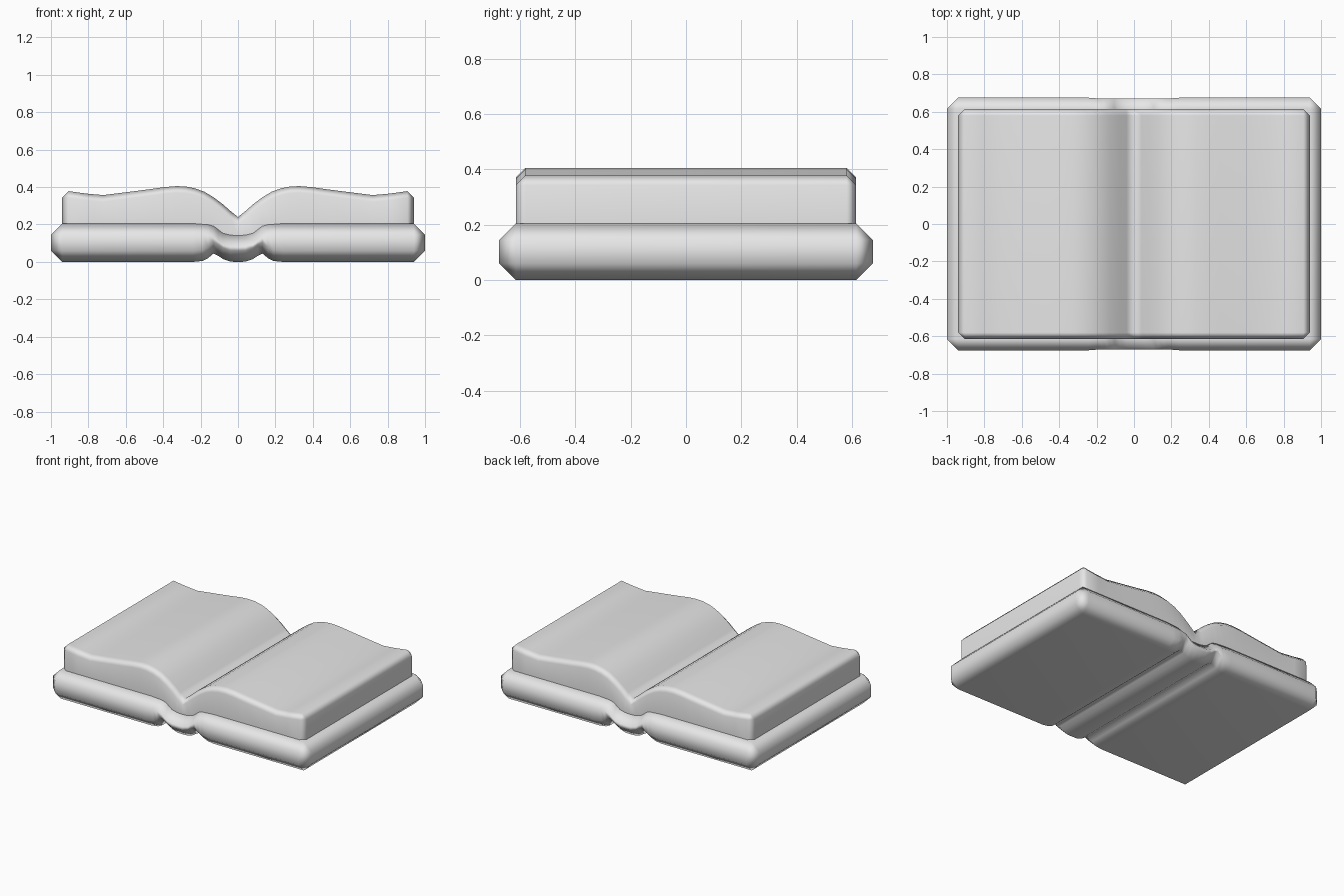
import bpy
import bmesh
from math import radians

cube = bpy.data.objects.get("Cube")
if cube:
    bpy.data.objects.remove(cube, do_unlink=True)

grey = bpy.data.materials.new("plain_grey")
grey.use_nodes = True
grey.diffuse_color = (0.8, 0.8, 0.8, 1)
grey.node_tree.nodes["Principled BSDF"].inputs["Base Color"].default_value = (0.8, 0.8, 0.8, 1)


def section(x, half_y, bottom, top, low_cut, top_cut):
    """Box section across y with chamfered corners."""
    cuts = [(half_y - low_cut, bottom), (half_y, bottom + low_cut),
            (half_y, top - top_cut), (half_y - top_cut, top)]
    ring = cuts + [(-y, z) for y, z in reversed(cuts)]
    return [(x, y, z) for y, z in ring]


def loft(name, half_sections):
    """Mirror the sections over x, skin them, close the ends and shade smoothly."""
    mirrored = [[(-x, y, z) for x, y, z in ring] for ring in reversed(half_sections[1:])]
    bm = bmesh.new()
    rings = [[bm.verts.new(p) for p in ring] for ring in mirrored + half_sections]
    for a, b in zip(rings, rings[1:]):
        for i in range(len(a)):
            j = (i + 1) % len(a)
            bm.faces.new((a[i], a[j], b[j], b[i]))
    bm.faces.new(rings[0])
    bm.faces.new(rings[-1])
    bmesh.ops.remove_doubles(bm, verts=bm.verts, dist=0.0001)
    bmesh.ops.recalc_face_normals(bm, faces=bm.faces)
    mesh = bpy.data.meshes.new(name)
    bm.to_mesh(mesh)
    bm.free()
    mesh.materials.append(grey)
    obj = bpy.data.objects.new(name, mesh)
    bpy.context.collection.objects.link(obj)
    bpy.ops.object.select_all(action="DESELECT")
    obj.select_set(True)
    bpy.context.view_layer.objects.active = obj
    bpy.ops.object.shade_smooth_by_angle(angle=radians(72))
    weighted = obj.modifiers.new("flat_face_normals", "WEIGHTED_NORMAL")
    weighted.keep_sharp = True
    return obj


# Cover: x, underside height and upper height from the spine outwards
cover_profile = [(0, 0, 0.145), (0.04, 0.001, 0.147), (0.08, 0.015, 0.157),
                 (0.105, 0.032, 0.176), (0.13, 0.045, 0.195), (0.16, 0.02, 0.203),
                 (0.19, 0.005, 0.205), (0.24, 0, 0.205), (0.94, 0, 0.205)]
cut = 0.06
cover = [section(x, 0.675 if x > 0.2 else 0.671, low, high, cut, cut)
         for x, low, high in cover_profile]
cover.append(section(1, 0.675 - cut, cut, 0.205 - cut, 0, 0))
loft("cover", cover)


def cover_top(x):
    """Height of the cover's upper side at x."""
    for (x0, _, z0), (x1, _, z1) in zip(cover_profile, cover_profile[1:]):
        if x <= x1:
            return z0 + (z1 - z0) * (x - x0) / (x1 - x0)
    return cover_profile[-1][2]


# Pages: x and upper height from the centre fold outwards
page_profile = [(0, 0.24), (0.04, 0.272), (0.08, 0.307), (0.13, 0.345), (0.18, 0.375),
                (0.23, 0.393), (0.28, 0.403), (0.33, 0.405), (0.39, 0.4), (0.46, 0.39),
                (0.6, 0.372), (0.72, 0.357), (0.81, 0.365), (0.905, 0.378)]
edge = 0.035
pages = [section(x, 0.615, cover_top(x) - 0.01, z, 0, edge) for x, z in page_profile]
pages.append(section(0.94, 0.615 - edge, cover_top(0.94) - 0.01, 0.378 - edge, 0, 0))
loft("pages", pages)
